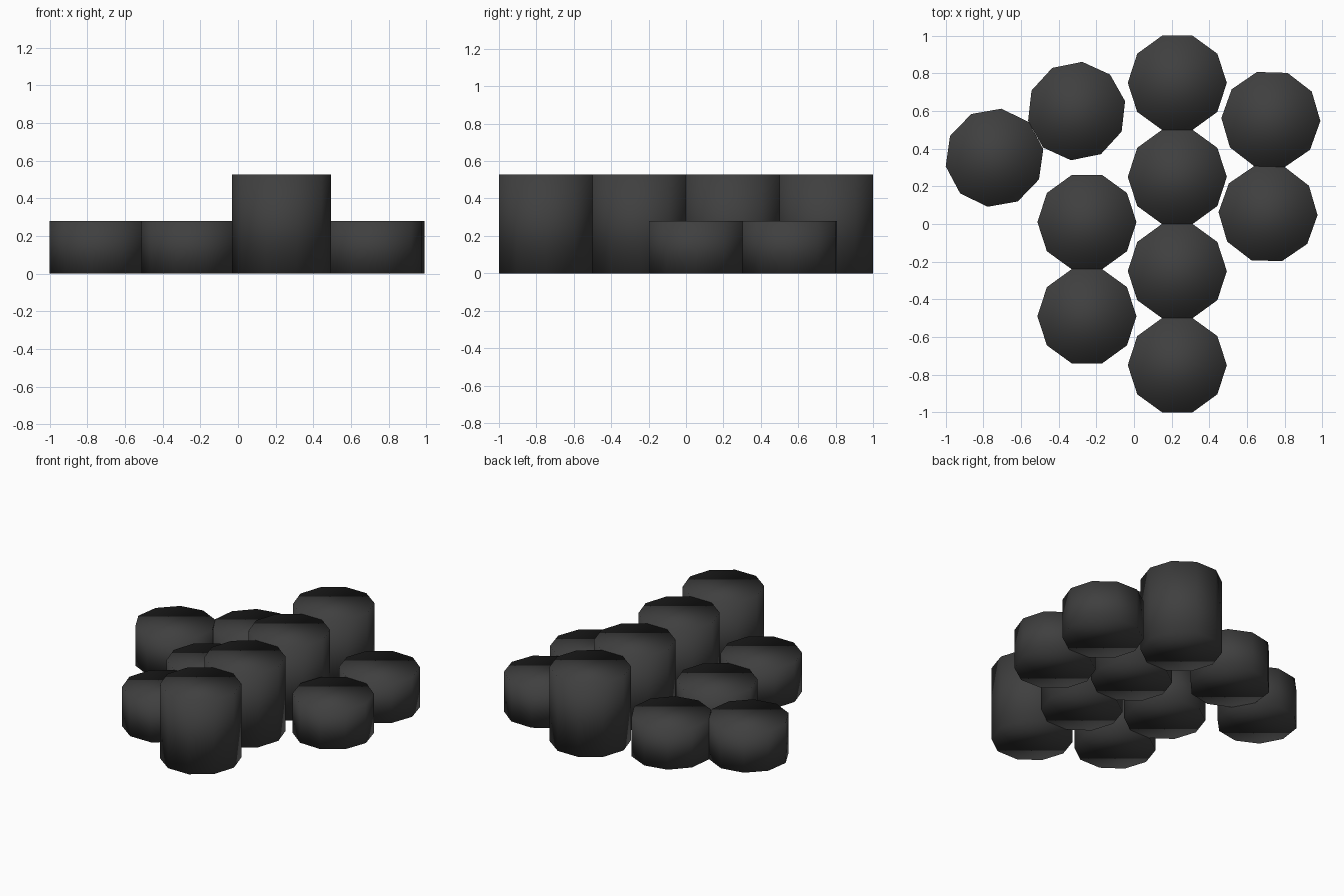
import bpy, bmesh, math

if "Cube" in bpy.data.objects:
    bpy.data.objects.remove(bpy.data.objects["Cube"])

RADIUS = 0.263      # ten-sided columns, 0.5 across the flats
TALL, SHORT = 0.527, 0.28

stone = bpy.data.materials.new("dark basalt grey")
stone.diffuse_color = (0.05, 0.05, 0.05, 1)
stone.use_nodes = True
stone.node_tree.nodes["Principled BSDF"].inputs["Base Color"].default_value = stone.diffuse_color


def column(name, x, y, height, turn=0.0):
    """Ten-sided closed column standing on the ground, softly shaded."""
    bm = bmesh.new()
    ring = [bm.verts.new((RADIUS * math.cos(math.radians(36 * i + turn)),
                          RADIUS * math.sin(math.radians(36 * i + turn)), 0))
            for i in range(10)]
    base = bm.faces.new(ring)
    ext = bmesh.ops.extrude_face_region(bm, geom=[base], use_keep_orig=True)
    top = [v for v in ext["geom"] if isinstance(v, bmesh.types.BMVert)]
    bmesh.ops.translate(bm, verts=top, vec=(0, 0, height))
    bmesh.ops.recalc_face_normals(bm, faces=bm.faces)
    for f in bm.faces:
        f.smooth = True
    mesh = bpy.data.meshes.new(name)
    bm.to_mesh(mesh)
    bm.free()
    mesh.materials.append(stone)
    obj = bpy.data.objects.new(name, mesh)
    obj.location = (x, y, 0)
    bpy.context.collection.objects.link(obj)


# central row of tall columns
for i in range(4):
    column(f"tall_column_{i + 1}", 0.23, -0.75 + 0.5 * i, TALL)

# short columns: front left pair, back left pair, right pair
for i, (x, y, turn) in enumerate([
        (-0.25, -0.49, 0), (-0.25, 0.01, 0),
        (-0.741, 0.352, 10), (-0.305, 0.60, 11.5),
        (0.712, 0.055, -1.7), (0.727, 0.555, -1.7)]):
    column(f"short_column_{i + 1}", x, y, SHORT, turn)
